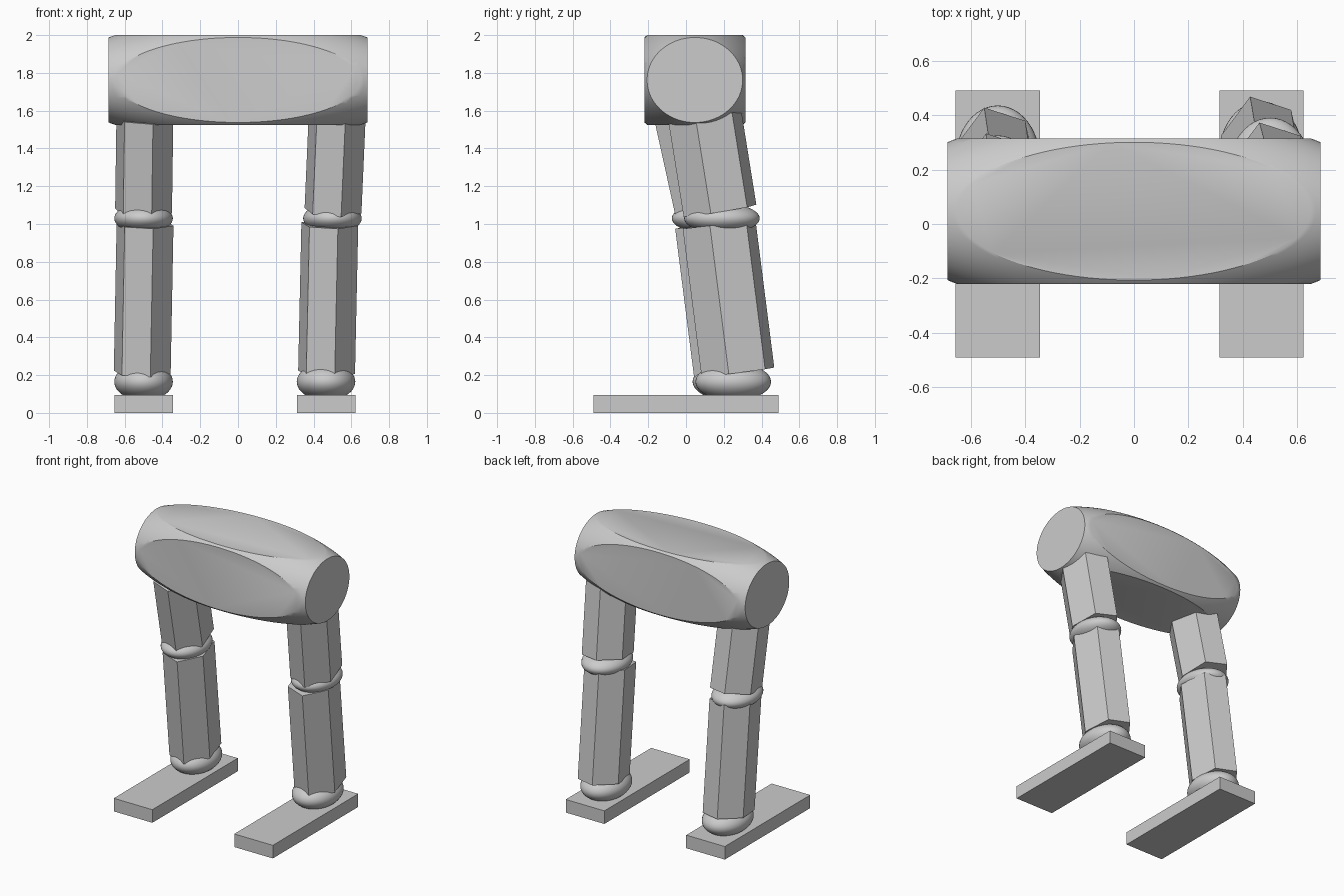
import bpy, bmesh
from math import radians, cos, sin
from mathutils import Vector

cube = bpy.data.objects.get("Cube")
if cube:
    bpy.data.objects.remove(cube, do_unlink=True)

GREY = (0.6, 0.6, 0.6, 1)
grey = bpy.data.materials.new("light_grey")
grey.use_nodes = True
grey.diffuse_color = GREY
grey.node_tree.nodes["Principled BSDF"].inputs["Base Color"].default_value = GREY


def add_object(name, bm, smooth_angle=None):
    bmesh.ops.recalc_face_normals(bm, faces=bm.faces)
    mesh = bpy.data.meshes.new(name)
    bm.to_mesh(mesh)
    bm.free()
    mesh.materials.append(grey)
    obj = bpy.data.objects.new(name, mesh)
    bpy.context.collection.objects.link(obj)
    if smooth_angle:
        bpy.ops.object.select_all(action="DESELECT")
        obj.select_set(True)
        bpy.context.view_layer.objects.active = obj
        bpy.ops.object.shade_smooth_by_angle(angle=radians(smooth_angle))
    return obj


def transform(bm, size, centre):
    bmesh.ops.scale(bm, vec=size, verts=bm.verts)
    bmesh.ops.translate(bm, vec=centre, verts=bm.verts)


def box(name, size, centre):
    bm = bmesh.new()
    bmesh.ops.create_cube(bm, size=1)
    transform(bm, size, centre)
    add_object(name, bm)


def ellipsoid(name, radii, centre):
    bm = bmesh.new()
    bmesh.ops.create_uvsphere(bm, u_segments=48, v_segments=24, radius=1)
    transform(bm, radii, centre)
    add_object(name, bm, 30)


def hex_prism(name, bottom, top, rx=0.155, ry=0.2, turn=-14):
    """Six-sided bar between two points, ends square to its axis."""
    bottom, top = Vector(bottom), Vector(top)
    axis = (top - bottom).normalized()
    bm = bmesh.new()
    rings = []
    for end in (bottom, top):
        ring = []
        for i in range(6):
            a = radians(turn + 60 * i)
            dx, dy = rx * cos(a), ry * sin(a)
            dz = -(axis.x * dx + axis.y * dy) / axis.z
            ring.append(bm.verts.new(end + Vector((dx, dy, dz))))
        rings.append(ring)
        bm.faces.new(ring)
    for i in range(6):
        j = (i + 1) % 6
        bm.faces.new((rings[0][i], rings[0][j], rings[1][j], rings[1][i]))
    add_object(name, bm)


# Hip block: a ball trimmed flat on all six sides, then stretched
bm = bmesh.new()
bmesh.ops.create_uvsphere(bm, u_segments=96, v_segments=64, radius=1.378)
for axis in range(3):
    for side in (-1, 1):
        normal = Vector((0, 0, 0))
        normal[axis] = side
        cut = bmesh.ops.bisect_plane(
            bm, geom=bm.verts[:] + bm.edges[:] + bm.faces[:],
            plane_co=normal, plane_no=normal, clear_outer=True)
        rim = [e for e in cut["geom_cut"] if isinstance(e, bmesh.types.BMEdge)]
        bmesh.ops.edgeloop_fill(bm, edges=rim)
transform(bm, (0.685, 0.267, 0.2375), (0, 0.047, 1.7625))
add_object("hip_block", bm, 30)

# Legs: foot, ankle, shin, knee and thigh on each side
LEGS = {
    "left": dict(foot=0.468, ankle=(0.466, 0.25, 0.165), knee=(0.5, 0.19, 1.03),
                 shin=((0.469, 0.275, 0.215), (0.486, 0.175, 1.0)),
                 thigh=((0.503, 0.18, 1.07), (0.525, 0.1, 1.57))),
    "right": dict(foot=-0.5, ankle=(-0.5, 0.235, 0.165), knee=(-0.5, 0.125, 1.03),
                  shin=((-0.507, 0.235, 0.215), (-0.492, 0.135, 1.0)),
                  thigh=((-0.5, 0.14, 1.07), (-0.493, 0.03, 1.57))),
}
for side, leg in LEGS.items():
    box(side + "_foot", (0.31, 0.98, 0.095), (leg["foot"], 0, 0.0475))
    ellipsoid(side + "_ankle", (0.155, 0.2, 0.1), leg["ankle"])
    hex_prism(side + "_shin", *leg["shin"])
    ellipsoid(side + "_knee", (0.155, 0.2, 0.08), leg["knee"])
    hex_prism(side + "_thigh", *leg["thigh"])
